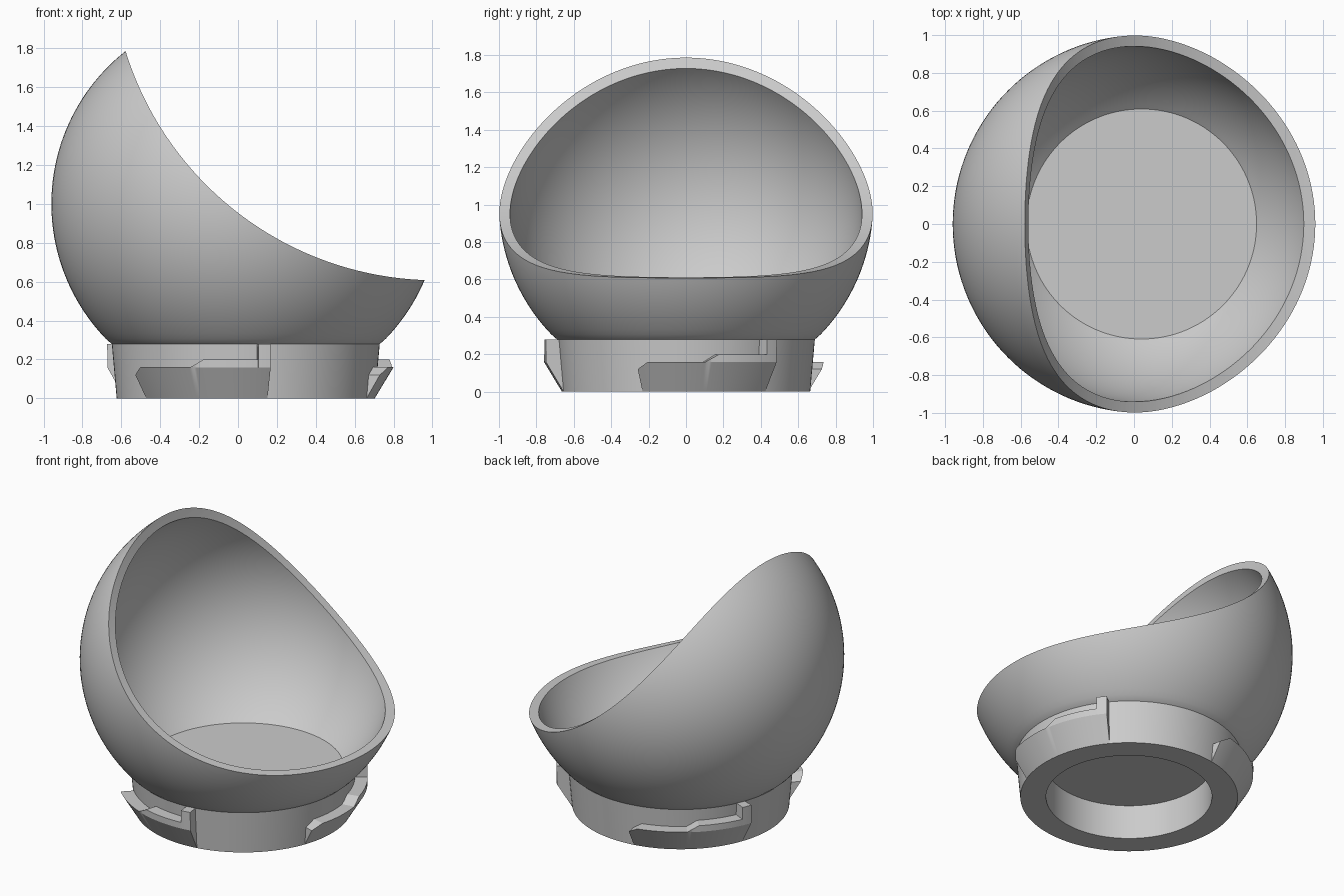
import bpy, bmesh
from math import sin, cos, radians, pi, asin, acos, sqrt

if "Cube" in bpy.data.objects:
    bpy.data.objects.remove(bpy.data.objects["Cube"])

AXIS_X = 0.04        # vertical axis of the bowl
CENTRE_Z = 1.0       # centre height of the sphere
BASE_Z = 0.28        # top of the base ring
OUTER, INNER = 1.0, 0.943

grey = bpy.data.materials.new("plain grey")
grey.use_nodes = True
grey.diffuse_color = (0.6, 0.6, 0.6, 1)
grey.node_tree.nodes["Principled BSDF"].inputs["Base Color"].default_value = (0.6, 0.6, 0.6, 1)


def make_object(name, bm):
    bmesh.ops.recalc_face_normals(bm, faces=bm.faces)
    mesh = bpy.data.meshes.new(name)
    bm.to_mesh(mesh)
    bm.free()
    mesh.materials.append(grey)
    obj = bpy.data.objects.new(name, mesh)
    obj.location.x = AXIS_X
    bpy.context.collection.objects.link(obj)
    return obj


def lathe(name, profile, steps=144):
    """Spin an open (radius, z) profile that starts and ends on the axis."""
    bm = bmesh.new()
    ends = [bm.verts.new((0, 0, profile[i][1])) for i in (0, -1)]
    rings = [[bm.verts.new((r * cos(2 * pi * k / steps), r * sin(2 * pi * k / steps), z))
              for k in range(steps)] for r, z in profile[1:-1]]
    for k in range(steps):
        n = (k + 1) % steps
        bm.faces.new((ends[0], rings[0][k], rings[0][n]))
        bm.faces.new((ends[1], rings[-1][n], rings[-1][k]))
        for a, b in zip(rings, rings[1:]):
            bm.faces.new((a[k], b[k], b[n], a[n]))
    return make_object(name, bm)


def sphere_arc(radius, floor_z, steps=64):
    """Profile points from the floor height up to the pole."""
    start = asin((floor_z - CENTRE_Z) / radius)
    angles = [start + (pi / 2 - start) * i / steps for i in range(steps + 1)]
    return [(radius * cos(a), CENTRE_Z + radius * sin(a)) for a in angles]


def subtract(target, cutter):
    mod = target.modifiers.new("cut", 'BOOLEAN')
    mod.operation, mod.solver, mod.object = 'DIFFERENCE', 'EXACT', cutter
    bpy.context.view_layer.objects.active = target
    bpy.ops.object.modifier_apply(modifier=mod.name)
    bpy.data.objects.remove(cutter)


def smooth(obj):
    bpy.ops.object.select_all(action='DESELECT')
    obj.select_set(True)
    bpy.context.view_layer.objects.active = obj
    bpy.ops.object.shade_smooth_by_angle(angle=radians(25))


# Bowl: a sphere hollowed out, then swept open by a sideways cylinder
bowl = lathe("bowl", [(0, 0.235), (0.6, 0.235), (0.69, BASE_Z)] + sphere_arc(OUTER, BASE_Z)[1:])
subtract(bowl, lathe("cavity_cutter", [(0, BASE_Z)] + sphere_arc(INNER, BASE_Z)))

bm = bmesh.new()
count = 256
sides = [[bm.verts.new((0.98 + 1.673 * cos(2 * pi * k / count), y, 2.28 + 1.673 * sin(2 * pi * k / count)))
          for k in range(count)] for y in (-1.5, 1.5)]
for side in sides:
    bm.faces.new(side)
for k in range(count):
    n = (k + 1) % count
    bm.faces.new((sides[0][k], sides[0][n], sides[1][n], sides[1][k]))
subtract(bowl, make_object("opening_cutter", bm))
smooth(bowl)

# Base: slightly flared ring with a round socket underneath
base = lathe("base_ring", [(0, 0.23), (0.507, 0.23), (0.507, 0), (0.664, 0), (0.689, BASE_Z), (0, BASE_Z - 0.002)])
smooth(base)


# Locking lugs: wedge sections swept round the base, with a ramp and an end stop
def lug_height(angle):
    keys = [(0, 0.12), (5, 0.16), (28.5, 0.16), (34, 0.2), (55.3, 0.2), (55.35, BASE_Z), (60.2, BASE_Z)]
    for (a, p), (b, q) in zip(keys, keys[1:]):
        if angle <= b:
            return p + (q - p) * (angle - a) / (b - a)
    return BASE_Z


def lug(name, start):
    bm = bmesh.new()
    angles = sorted([i * 1.0 for i in range(61)] + [28.5, 55.3, 55.35, 60.2])
    sections = []
    for angle in angles:
        h = lug_height(angle)
        mid = min(h - 0.002, 0.158)
        flare = lambda z: 0.664 + 0.096 * min(z / 0.16, 1)
        section = [(0.64, 0.001), (0.664, 0.001), (flare(mid), mid), (flare(h), h), (0.64, h)]
        t = radians(start + angle)
        sections.append([bm.verts.new((r * cos(t), r * sin(t), z)) for r, z in section])
    for a, b in zip(sections, sections[1:]):
        for i in range(5):
            j = (i + 1) % 5
            bm.faces.new((a[i], a[j], b[j], b[i]))
    bm.faces.new(sections[0])
    bm.faces.new(sections[-1])
    smooth(make_object(name, bm))


for name, start in (("front_lug", -140.5), ("side_lug", -20.5), ("back_lug", 99.5)):
    lug(name, start)
